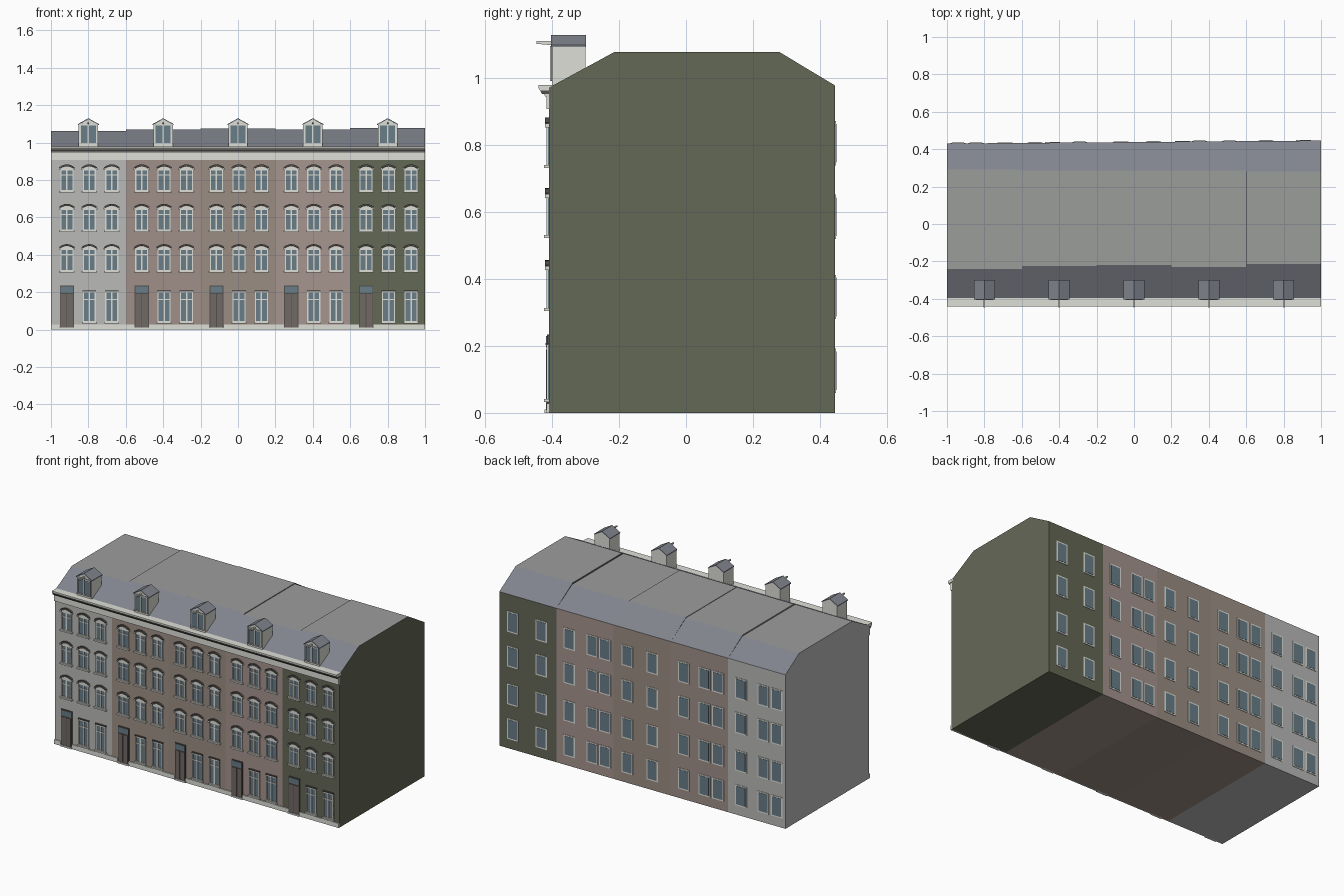
import bpy, bmesh, math

if "Cube" in bpy.data.objects:
    bpy.data.objects.remove(bpy.data.objects["Cube"])

parts = {}          # part name -> (bmesh, material)
mats = {}


def mat(name, r, g, b):
    m = bpy.data.materials.new(name)
    m.diffuse_color = [(c / 255) ** 2.2 for c in (r, g, b)] + [1]
    m.use_nodes = True
    m.node_tree.nodes["Principled BSDF"].inputs["Base Color"].default_value = m.diffuse_color
    mats[name] = m


mat("pale_render", 184, 185, 183)
mat("brick_a", 158, 143, 135)
mat("brick_b", 154, 140, 130)
mat("brick_c", 164, 147, 141)
mat("olive", 100, 104, 87)
mat("slate", 128, 131, 140)
mat("flat_roofing", 154, 156, 154)
mat("white_trim", 222, 222, 216)
mat("dark_trim", 84, 80, 77)
mat("glass", 104, 124, 134)
mat("door_wood", 112, 105, 102)


def get(part, material):
    if part not in parts:
        parts[part] = (bmesh.new(), material)
    return parts[part][0]


def prism(part, material, pts, a, b, axis="y"):
    """Extrude a profile: (x, z) along y, or (y, z) along x."""
    bm = get(part, material)
    place = (lambda p, t: (p[0], t, p[1])) if axis == "y" else (lambda p, t: (t, p[0], p[1]))
    A = [bm.verts.new(place(p, a)) for p in pts]
    B = [bm.verts.new(place(p, b)) for p in pts]
    n = len(pts)
    faces = [bm.faces.new(A), bm.faces.new(B[::-1])]
    faces += [bm.faces.new((A[i], B[i], B[(i + 1) % n], A[(i + 1) % n])) for i in range(n)]
    bmesh.ops.recalc_face_normals(bm, faces=faces)


def box(part, material, x0, x1, y0, y1, z0, z1):
    prism(part, material, [(x0, z0), (x1, z0), (x1, z1), (x0, z1)], y0, y1)


def arc(cx, half, z, rise, n=6):
    return [(cx + half * (2 * i / n - 1), z + rise * (1 - (2 * i / n - 1) ** 2)) for i in range(n + 1)]


WALL = -0.41        # front wall plane


def back_y(x):
    return 0.438 + 0.008 * x


def casement(cx, z0, z1, w, y, transom=True):
    """Glazing with outer frame, centre mullion and transom, facing -y."""
    h, t = w / 2, 0.006
    box("front_glass", "glass", cx - h, cx + h, y - 0.003, y + 0.004, z0, z1)
    bars = [(cx - h, cx - h + t, z0, z1), (cx + h - t, cx + h, z0, z1),
            (cx - 0.004, cx + 0.004, z0, z1),
            (cx - h, cx + h, z0, z0 + t), (cx - h, cx + h, z1 - t, z1)]
    if transom:
        zt = z0 + 0.74 * (z1 - z0)
        bars.append((cx - h, cx + h, zt - 0.003, zt + 0.003))
    for x0, x1, a, b in bars:
        box("front_window_frames", "white_trim", x0, x1, y - 0.007, y + 0.004, a, b)


def arched_window(cx, z0, z1):
    spring = z1 - 0.026
    casement(cx, z0 + 0.008, spring, 0.07, WALL)
    # white head panel, dark arch over it, pale keystone ends and sill
    prism("window_heads", "white_trim", arc(cx, 0.035, spring, 0.014), WALL - 0.007, WALL + 0.004)
    inner, outer = arc(cx, 0.038, spring + 0.002, 0.014), arc(cx, 0.041, spring + 0.011, 0.015)
    prism("window_arches", "dark_trim", inner + outer[::-1], WALL - 0.011, WALL + 0.004)
    for s in (-1, 1):
        x = cx + s * 0.039
        box("arch_springers", "white_trim", x - 0.004, x + 0.004, WALL - 0.012, WALL + 0.004, spring - 0.004, spring + 0.006)
    box("front_sills", "white_trim", cx - 0.042, cx + 0.042, WALL - 0.014, WALL + 0.004, z0, z0 + 0.009)


def back_window(cx, z0, z1):
    y, h = back_y(cx), 0.04
    box("back_window_frames", "white_trim", cx - h, cx + h, y - 0.01, y + 0.003, z0, z1)
    box("back_glass", "glass", cx - h + 0.008, cx + h - 0.008, y - 0.01, y + 0.0045, z0 + 0.008, z1 - 0.008)


def house_shell(i, x0, x1, wall, front_ridge, back_ridge, top):
    """Walls plus mansard roof; the rear wall runs slightly askew."""
    me = bpy.data.meshes.new(f"house_{i}")
    bm = bmesh.new()
    rings = []
    for x in (x0, x1):
        prof = [(WALL, 0), (WALL, 0.972), (front_ridge, top), (back_ridge, top), (back_y(x), 0.978), (back_y(x), 0)]
        rings.append([bm.verts.new((x, y, z)) for y, z in prof])
    A, B = rings
    bm.faces.new(A)
    bm.faces.new(B[::-1])
    for k in range(6):
        f = bm.faces.new((A[k], B[k], B[(k + 1) % 6], A[(k + 1) % 6]))
        f.material_index = {1: 1, 2: 2, 3: 1}.get(k, 0)
    bmesh.ops.recalc_face_normals(bm, faces=bm.faces[:])
    bm.to_mesh(me)
    bm.free()
    for m in (wall, "slate", "flat_roofing"):
        me.materials.append(mats[m])
    bpy.context.collection.objects.link(bpy.data.objects.new(f"house_{i}", me))


def dormer(cx):
    y0, y1, h = -0.40, -0.30, 0.052
    prism("dormer_walls", "white_trim",
          [(cx - h, 0.975), (cx + h, 0.975), (cx + h, 1.095), (cx, 1.124), (cx - h, 1.095)], y0, y1)
    casement(cx, 0.992, 1.097, 0.092, y0, transom=False)
    # gabled roof slabs
    r = h + 0.004
    prism("dormer_roofs", "slate",
          [(cx - r, 1.093), (cx, 1.124), (cx + r, 1.093), (cx + r, 1.099), (cx, 1.13), (cx - r, 1.099)],
          y0 - 0.003, y1 + 0.001)
    # hoisting beam
    prism("hoist_beams", "white_trim", [(y0 + 0.01, 1.098), (-0.447, 1.103), (-0.447, 1.111), (y0 + 0.01, 1.111)],
          cx - 0.004, cx + 0.004, axis="x")


houses = [  # wall, front ridge y, back ridge y, roof top z, rear window offsets
    ("pale_render", -0.24, 0.292, 1.063, (0.06, 0.155, 0.31)),
    ("brick_a", -0.225, 0.287, 1.071, (0.07, 0.165, 0.31)),
    ("brick_b", -0.22, 0.287, 1.074, (0.13, 0.305)),
    ("brick_c", -0.23, 0.285, 1.069, (0.06, 0.15, 0.31)),
    ("olive", -0.215, 0.28, 1.078, (0.105, 0.305)),
]

for i, (wall, fr, br, top, rear) in enumerate(houses):
    x0 = -1 + 0.4 * i
    house_shell(i + 1, x0, x0 + 0.4, wall, fr, br, top)
    for j, off in enumerate((0.085, 0.205, 0.325)):
        cx = x0 + off
        for z0, z1 in ((0.305, 0.457), (0.522, 0.672), (0.732, 0.883)):
            arched_window(cx, z0, z1)
        if j:   # ground floor window with flat lintel
            casement(cx, 0.04, 0.203, 0.07, WALL)
            box("ground_lintels", "dark_trim", cx - 0.037, cx + 0.037, WALL - 0.01, WALL + 0.004, 0.203, 0.209)
            box("front_sills", "white_trim", cx - 0.04, cx + 0.04, WALL - 0.014, WALL + 0.004, 0.032, 0.041)
        else:   # double door with fanlight
            box("door_surrounds", "dark_trim", cx - 0.038, cx + 0.038, WALL - 0.006, WALL + 0.004, 0.01, 0.235)
            box("door_fanlights", "glass", cx - 0.033, cx + 0.033, WALL - 0.008, WALL + 0.004, 0.196, 0.23)
            for s in (-1, 1):
                m = cx + s * 0.0175
                box("door_leaves", "door_wood", m - 0.0155, m + 0.0155, WALL - 0.009, WALL + 0.004, 0.01, 0.19)
            box("doorsteps", "white_trim", cx - 0.04, cx + 0.04, WALL - 0.013, WALL + 0.004, 0, 0.01)
        # plinth strips either side of the door
    box("plinth", "white_trim", x0, x0 + 0.046, WALL - 0.007, WALL + 0.004, 0, 0.028)
    box("plinth", "white_trim", x0 + 0.124, x0 + 0.4, WALL - 0.007, WALL + 0.004, 0, 0.028)
    for off in rear:
        for z0 in (0.06, 0.28, 0.52, 0.74):
            back_window(x0 + off, z0, z0 + 0.132)
    dormer(x0 + 0.2)

# frieze, moulded cornice and gutter line across the terrace
box("frieze", "white_trim", -1, 1, WALL - 0.007, WALL + 0.004, 0.908, 0.95)
prism("cornice", "white_trim", [(-0.405, 0.945), (-0.42, 0.945), (-0.425, 0.953), (-0.405, 0.953)], -1, 1, axis="x")
prism("cornice_shadow_band", "dark_trim", [(-0.405, 0.953), (-0.43, 0.953), (-0.436, 0.964), (-0.405, 0.964)], -1, 1, axis="x")
prism("gutter", "white_trim", [(-0.395, 0.964), (-0.436, 0.964), (-0.441, 0.97), (-0.441, 0.98), (-0.395, 0.98)], -1, 1, axis="x")

for name, (bm, material) in parts.items():
    me = bpy.data.meshes.new(name)
    bm.to_mesh(me)
    bm.free()
    me.materials.append(mats[material])
    bpy.context.collection.objects.link(bpy.data.objects.new(name, me))
